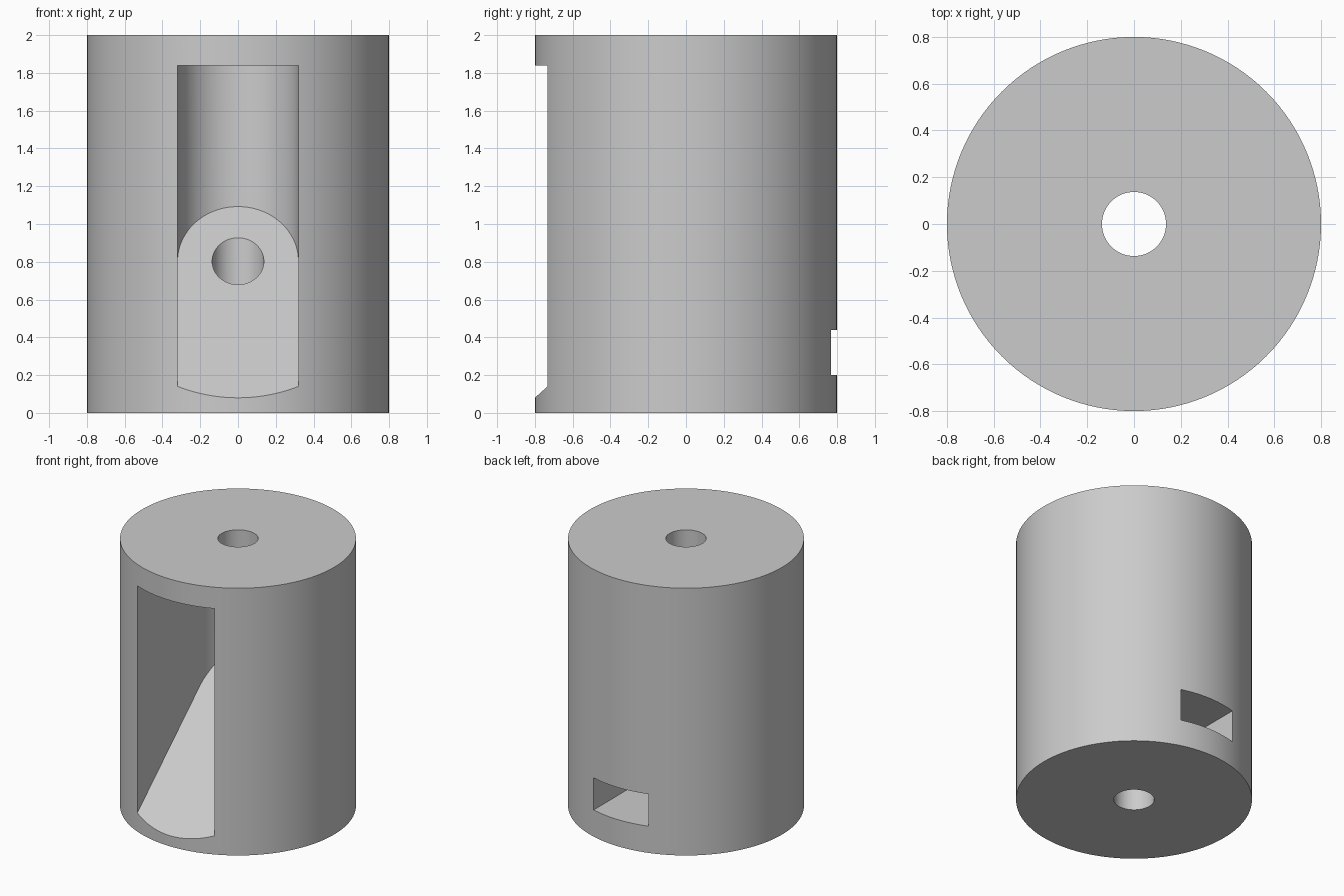
import bpy, bmesh, math

if "Cube" in bpy.data.objects:
    bpy.data.objects.remove(bpy.data.objects["Cube"])


def prism(name, outline, bottom, top):
    """Upright prism over a counter-clockwise outline; bottom may slope along y."""
    bm = bmesh.new()
    low = [bm.verts.new((x, y, bottom(y))) for x, y in outline]
    high = [bm.verts.new((x, y, top)) for x, y in outline]
    bm.faces.new(low[::-1])
    bm.faces.new(high)
    n = len(outline)
    for i in range(n):
        j = (i + 1) % n
        bm.faces.new((low[i], low[j], high[j], high[i]))
    mesh = bpy.data.meshes.new(name)
    bm.to_mesh(mesh)
    bm.free()
    obj = bpy.data.objects.new(name, mesh)
    bpy.context.collection.objects.link(obj)
    return obj


def arc(r, start, end, steps):
    return [(r * math.cos(math.radians(start + (end - start) * i / steps)),
             r * math.sin(math.radians(start + (end - start) * i / steps)))
            for i in range(steps + 1)]


grey = bpy.data.materials.new("light grey")
grey.diffuse_color = (0.6, 0.6, 0.6, 1)
grey.use_nodes = True
grey.node_tree.nodes["Principled BSDF"].inputs["Base Color"].default_value = grey.diffuse_color

# Round body
body = prism("cylinder_body", arc(0.8, 0, 360, 128)[:-1], lambda y: 0, 2)
body.data.materials.append(grey)

# Vertical bolt hole
bolt_hole = prism("bolt_hole_cutter", arc(0.137, 0, 360, 64)[:-1], lambda y: -0.5, 2.5)

# Front access pocket: round back, flat ceiling, sloping floor
pocket = prism("front_pocket_cutter",
               arc(0.32, 0, 180, 48) + [(-0.32, -1), (0.32, -1)],
               lambda y: 0.803 + 0.904 * y, 1.84)

# Rear nut slot with a hexagonal inner end
w = 0.227
nut_slot = prism("nut_slot_cutter",
                 [(w, 1), (-w, 1), (-w, -w / math.sqrt(3)),
                  (0, -2 * w / math.sqrt(3)), (w, -w / math.sqrt(3))],
                 lambda y: 0.2, 0.44)

# Cut the openings and drop the cutters
bpy.context.view_layer.objects.active = body
for cutter in (bolt_hole, pocket, nut_slot):
    mod = body.modifiers.new("cut", 'BOOLEAN')
    mod.operation = 'DIFFERENCE'
    mod.solver = 'EXACT'
    mod.object = cutter
    bpy.ops.object.modifier_apply(modifier=mod.name)
    bpy.data.objects.remove(cutter)

body.select_set(True)
bpy.ops.object.shade_smooth_by_angle(angle=math.radians(30))
